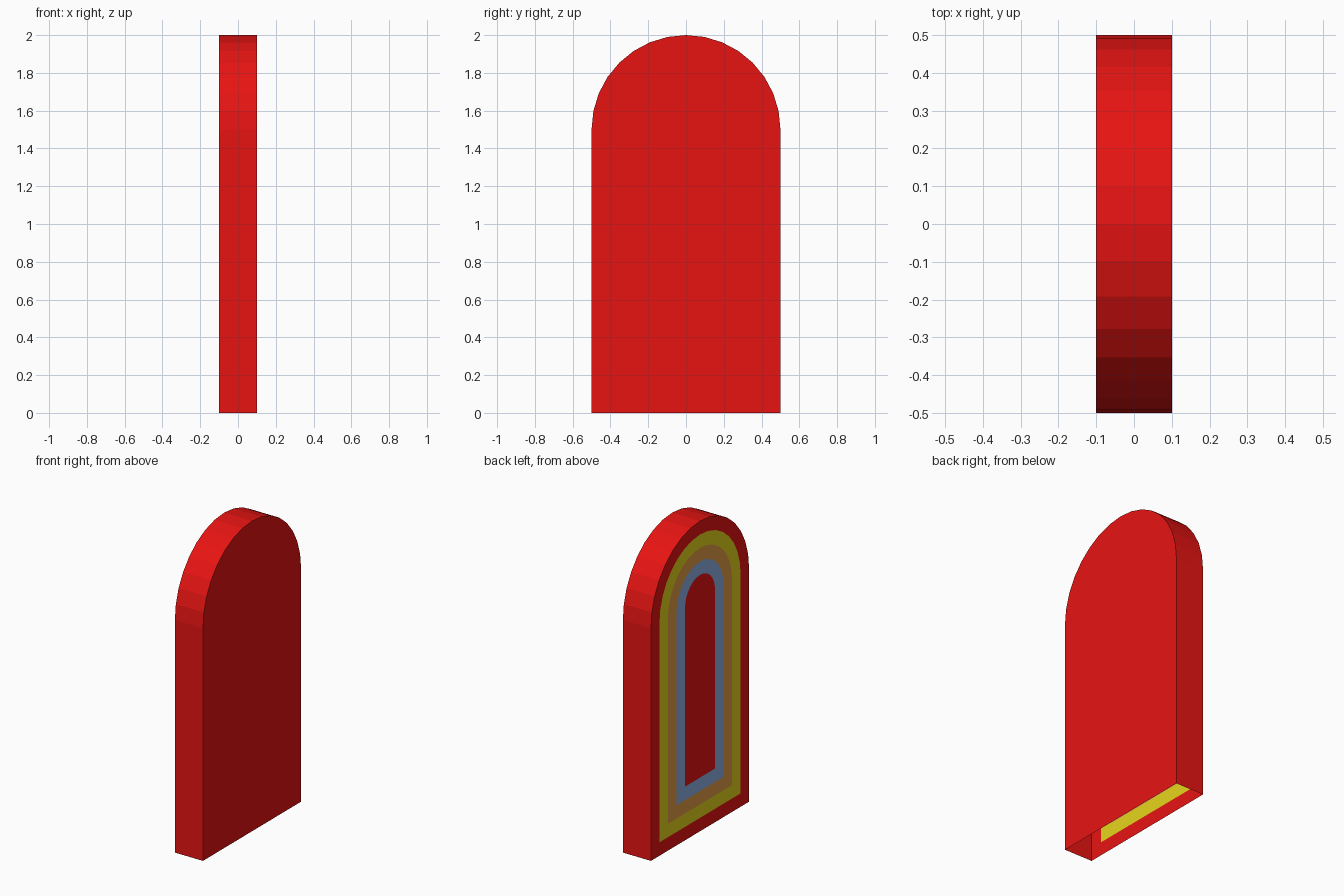
import bpy, bmesh, math

if "Cube" in bpy.data.objects:
    bpy.data.objects.remove(bpy.data.objects["Cube"])

R, SPRING, HALF_DEPTH = 0.5, 1.5, 0.1   # arch radius, arc start height, half thickness
SEGMENTS, INSET = 16, 0.0865            # arc facets, width of each colour band

# Materials: body first, then the bands from outside in
colours = {
    "red": (0.8, 0.007, 0.006, 1),
    "yellow": (0.8, 0.67, 0.012, 1),
    "orange": (0.8, 0.35, 0.062, 1),
    "blue": (0.28, 0.44, 0.8, 1),
}
mesh = bpy.data.meshes.new("arched_panel")
for name, rgba in colours.items():
    mat = bpy.data.materials.new(name)
    mat.diffuse_color = rgba
    mat.use_nodes = True
    mat.node_tree.nodes["Principled BSDF"].inputs["Base Color"].default_value = mat.diffuse_color
    mesh.materials.append(mat)

# Arched profile on the +x side
bm = bmesh.new()
profile = [(-R, 0), (R, 0)]
for i in range(SEGMENTS + 1):
    a = math.pi * i / SEGMENTS
    profile.append((R * math.cos(a), SPRING + R * math.sin(a)))
back = bm.faces.new([bm.verts.new((HALF_DEPTH, y, z)) for y, z in profile])

# Give the panel its thickness, keeping both large faces
geom = bmesh.ops.extrude_face_region(bm, geom=[back], use_keep_orig=True)["geom"]
for v in geom:
    if isinstance(v, bmesh.types.BMVert):
        v.co.x = -HALF_DEPTH
bmesh.ops.recalc_face_normals(bm, faces=bm.faces[:])

# Open underside
bm.faces.ensure_lookup_table()
underside = [f for f in bm.faces if all(v.co.z < 1e-4 for v in f.verts)]
bmesh.ops.delete(bm, geom=underside, context="FACES_ONLY")

# Nested colour bands on the -x side: red, yellow, orange, blue, red core
core = next(f for f in bm.faces if all(v.co.x < 0 for v in f.verts))
for index in range(4):
    ring = bmesh.ops.inset_individual(bm, faces=[core], thickness=INSET,
                                      use_even_offset=True)["faces"]
    for f in ring:
        if f is not core:
            f.material_index = index
core.material_index = 0

bm.to_mesh(mesh)
bm.free()
panel = bpy.data.objects.new("arched_panel", mesh)
bpy.context.collection.objects.link(panel)
